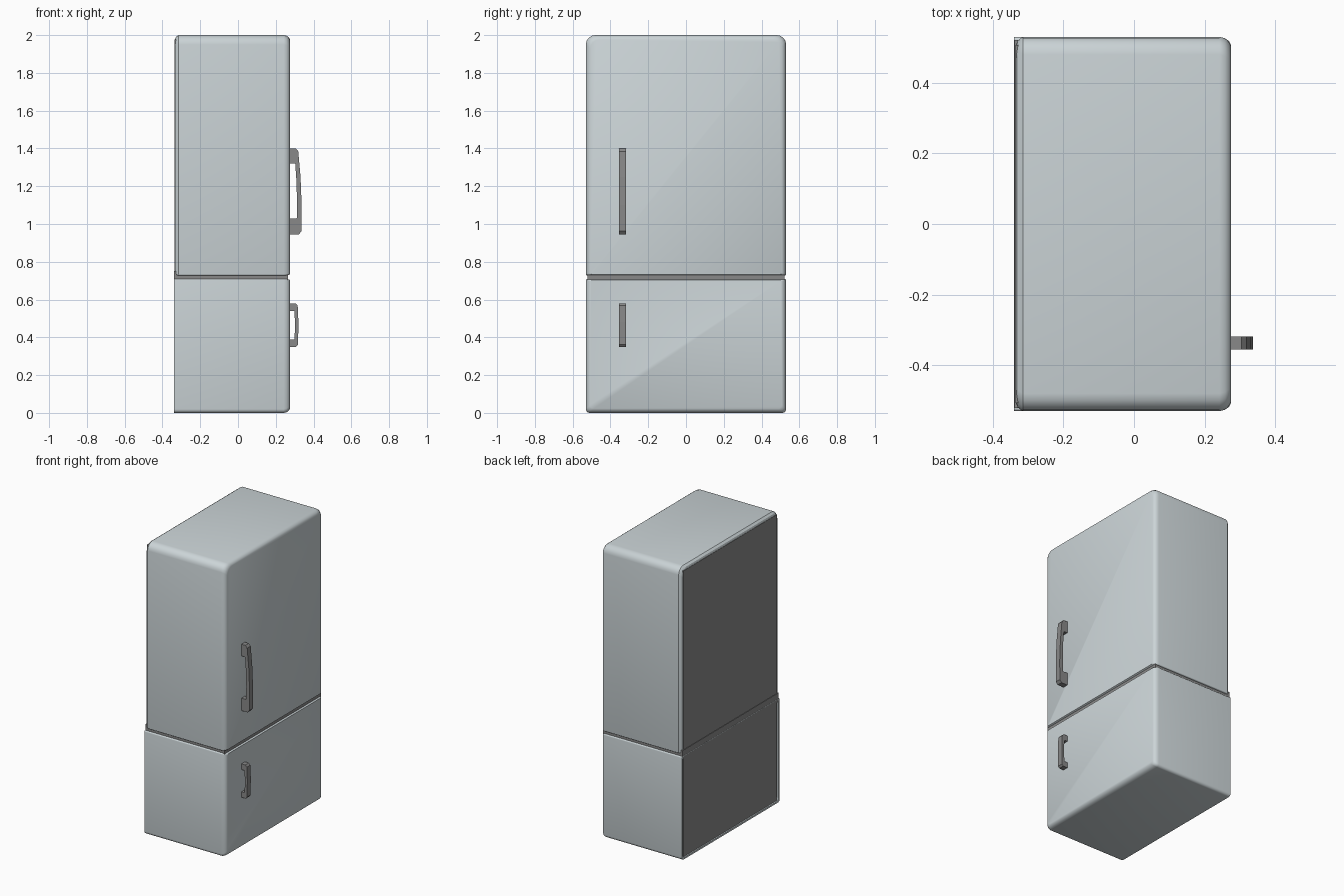
import bpy, bmesh, math

if "Cube" in bpy.data.objects:
    bpy.data.objects.remove(bpy.data.objects["Cube"])


def material(name, rgb):
    m = bpy.data.materials.new(name)
    m.diffuse_color = (*rgb, 1)
    m.use_nodes = True
    m.node_tree.nodes["Principled BSDF"].inputs["Base Color"].default_value = m.diffuse_color
    return m


ENAMEL = material("enamel", (0.60, 0.66, 0.68))
DARK = material("dark_grey", (0.25, 0.25, 0.25))


def finish(bm, name, mat, smooth=False):
    bmesh.ops.recalc_face_normals(bm, faces=bm.faces)
    mesh = bpy.data.meshes.new(name)
    bm.to_mesh(mesh)
    bm.free()
    mesh.materials.append(mat)
    ob = bpy.data.objects.new(name, mesh)
    bpy.context.collection.objects.link(ob)
    if smooth:
        bpy.ops.object.select_all(action='DESELECT')
        ob.select_set(True)
        bpy.context.view_layer.objects.active = ob
        bpy.ops.object.shade_smooth_by_angle(angle=math.radians(30))
    return ob


def rounded_rect(w, z0, z1, r0, r1, steps=4):
    """Outline in y and z; r0 rounds the bottom corners, r1 the top ones."""
    pts = []
    for sy, zc, r, start in ((1, z0 + r0, r0, -90), (1, z1 - r1, r1, 0),
                             (-1, z1 - r1, r1, 90), (-1, z0 + r0, r0, 180)):
        for i in range(steps + 1):
            a = math.radians(start + 90 * i / steps)
            pts.append((sy * (w - r) + r * math.cos(a), zc + r * math.sin(a)))
    return pts


def shell(name, z0, z1, r0, r1, layers, bottom, top):
    """Loft rounded outlines along x; layers are (x, inset)."""
    bm = bmesh.new()
    rings = []
    for x, i in layers:
        outline = rounded_rect(0.53 - i, z0 + i * bottom, z1 - i * top, r0, r1)
        rings.append([bm.verts.new((x, y, z)) for y, z in outline])
    n = len(rings[0])
    for a, b in zip(rings, rings[1:]):
        for k in range(n):
            bm.faces.new((a[k], a[(k + 1) % n], b[(k + 1) % n], b[k]))
    bm.faces.new(rings[0])
    bm.faces.new(rings[-1])
    return finish(bm, name, ENAMEL, True)


def box(name, x0, x1, y0, y1, z0, z1, mat):
    bm = bmesh.new()
    bmesh.ops.create_cube(bm, size=1)
    for v in bm.verts:
        v.co = (x1 if v.co.x > 0 else x0, y1 if v.co.y > 0 else y0,
                z1 if v.co.z > 0 else z0)
    return finish(bm, name, mat)


def handle(name, profile):
    bm = bmesh.new()
    face = bm.faces.new([bm.verts.new((x, -0.356, z)) for x, z in profile])
    ext = bmesh.ops.extrude_face_region(bm, geom=[face])
    for v in ext["geom"]:
        if isinstance(v, bmesh.types.BMVert):
            v.co.y = -0.318
    return finish(bm, name, DARK)


# Upper compartment: softened at the back and the door face
front_edge = [(0.242, 0), (0.258, 0.004), (0.269, 0.012), (0.275, 0.023)]
shell("upper_compartment", 0.727, 2.0, 0.008, 0.05,
      [(-0.334, 0.022), (-0.329, 0.010), (-0.315, 0)] + front_edge, 0.3, 1)

# Lower compartment: square back rim around a shallow recess
shell("lower_compartment", 0.0, 0.71, 0.02, 0.008,
      [(-0.331, 0.014), (-0.34, 0.012), (-0.34, 0)] + front_edge, 1, 0.3)

# Seam between the compartments, and the back panel
box("seam_gasket", -0.339, 0.264, -0.521, 0.521, 0.69, 0.75, DARK)
box("back_panel", -0.336, -0.30, -0.507, 0.507, 0.016, 1.977, DARK)

# Door handles
handle("upper_handle", [
    (0.27, 1.40), (0.305, 1.40), (0.319, 1.385), (0.331, 1.25), (0.337, 1.10),
    (0.336, 0.962), (0.322, 0.945), (0.27, 0.945), (0.27, 1.03), (0.311, 1.03),
    (0.312, 1.12), (0.310, 1.22), (0.303, 1.32), (0.27, 1.32)])
handle("lower_handle", [
    (0.27, 0.58), (0.305, 0.58), (0.316, 0.568), (0.320, 0.48), (0.318, 0.362),
    (0.308, 0.35), (0.27, 0.35), (0.27, 0.388), (0.299, 0.388), (0.302, 0.46),
    (0.299, 0.54), (0.27, 0.54)])
